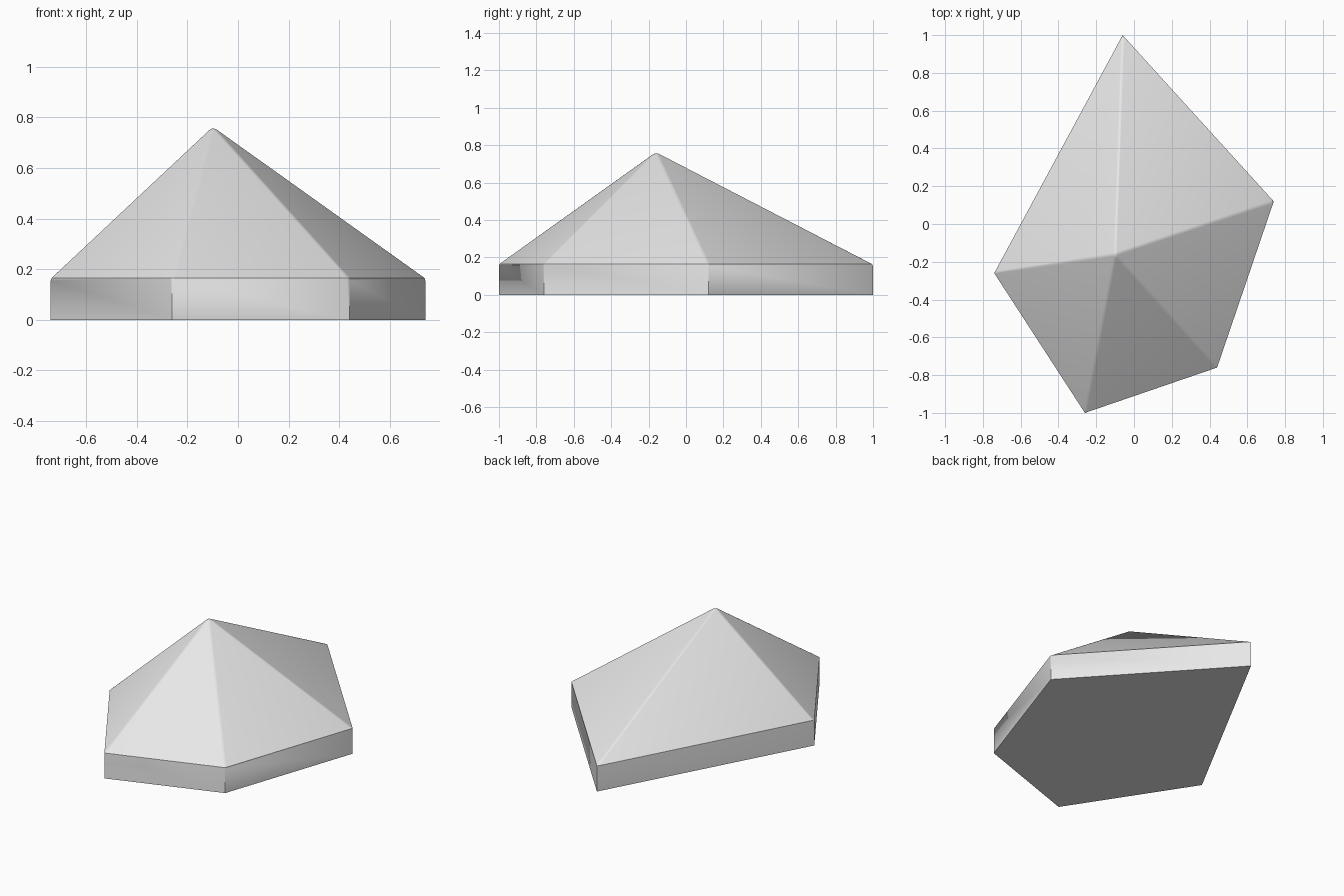
import bpy
import bmesh

cube = bpy.data.objects.get("Cube")
if cube:
    bpy.data.objects.remove(cube, do_unlink=True)

# One plain light grey for the whole solid
grey = bpy.data.materials.new("light_grey")
grey.use_nodes = True
colour = (0.8, 0.8, 0.8, 1)
grey.diffuse_color = colour
grey.node_tree.nodes["Principled BSDF"].inputs["Base Color"].default_value = colour

# Uneven five-sided footprint, eave height and off-centre peak
footprint = [(-0.26, -1.0), (0.44, -0.76), (0.74, 0.12), (-0.06, 1.0), (-0.74, -0.26)]
eave = 0.165
peak = (-0.10, -0.16, 0.765)

bm = bmesh.new()
base = [bm.verts.new((x, y, 0)) for x, y in footprint]
rim = [bm.verts.new((x, y, eave)) for x, y in footprint]
top = bm.verts.new(peak)

# Floor, upright walls and sloping roof faces
bm.faces.new(base[::-1])
count = len(footprint)
for i in range(count):
    j = (i + 1) % count
    bm.faces.new((base[i], base[j], rim[j], rim[i]))
    bm.faces.new((rim[i], rim[j], top))

# Softly rounded hips between the roof faces
bmesh.ops.bevel(bm, geom=list(top.link_edges), offset=0.01, offset_type='OFFSET',
                segments=3, profile=0.5, affect='EDGES', clamp_overlap=True)
bmesh.ops.recalc_face_normals(bm, faces=bm.faces)

mesh = bpy.data.meshes.new("faceted_roof_block")
bm.to_mesh(mesh)
bm.free()
mesh.materials.append(grey)
roof = bpy.data.objects.new("faceted_roof_block", mesh)
bpy.context.collection.objects.link(roof)

# Smooth the hips, keep the eaves and wall corners sharp
bpy.context.view_layer.objects.active = roof
roof.select_set(True)
bpy.ops.object.shade_smooth_by_angle(angle=0.52)
